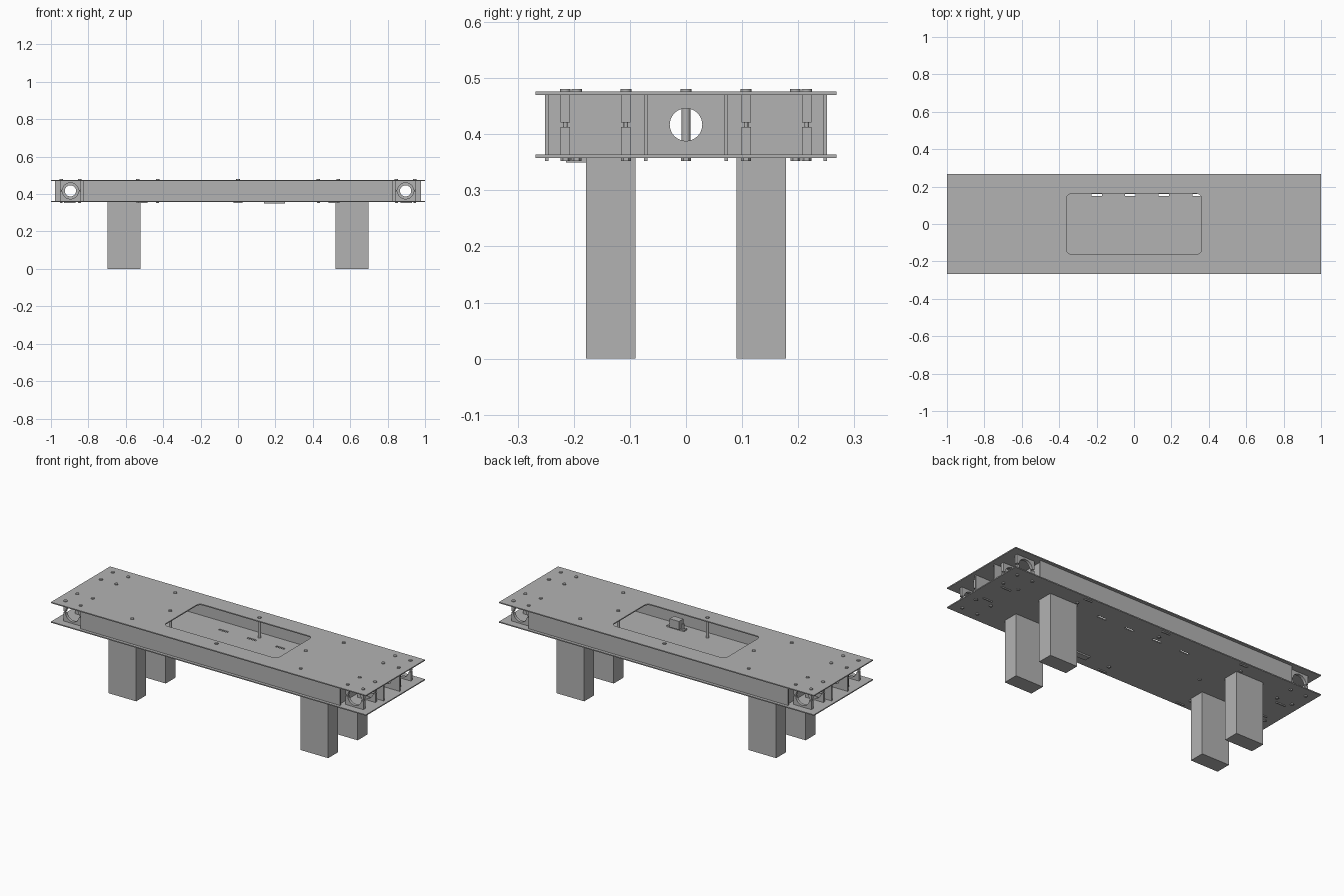
import bpy
from math import pi, cos, sin, radians
from mathutils import Vector

cube = bpy.data.objects.get("Cube")
if cube:
    bpy.data.objects.remove(cube, do_unlink=True)

grey = bpy.data.materials.new("plain_grey")
grey.use_nodes = True
grey.diffuse_color = (0.45, 0.45, 0.45, 1)
grey.node_tree.nodes["Principled BSDF"].inputs["Base Color"].default_value = (0.45, 0.45, 0.45, 1)

TOP, LOW = 0.47, 0.364        # inner faces of the two decks
PLATE = 0.006                 # sheet thickness
MID = (TOP + LOW) / 2
SIGNS = (-1, 1)
ROT = {"XY": (0, 0, 0), "XZ": (pi / 2, 0, 0), "YZ": (pi / 2, 0, pi / 2)}


def finish(ob, name):
    ob.name = ob.data.name = name
    ob.data.materials.clear()
    ob.data.materials.append(grey)
    bpy.ops.object.shade_smooth_by_angle(angle=radians(35))
    return ob


def box(name, x0, x1, y0, y1, z0, z1):
    lo, hi = Vector((x0, y0, z0)), Vector((x1, y1, z1))
    bpy.ops.mesh.primitive_cube_add(size=1, location=(lo + hi) / 2)
    ob = bpy.context.object
    ob.scale = hi - lo
    bpy.ops.object.transform_apply(location=False, rotation=False)
    return finish(ob, name)


def rod(name, x, y, z0, z1, r, sides=16):
    bpy.ops.mesh.primitive_cylinder_add(vertices=sides, radius=r, depth=z1 - z0,
                                        location=(x, y, (z0 + z1) / 2))
    return finish(bpy.context.object, name)


def rect(cx, cy, hx, hy, r=0.0, steps=5):
    """Rectangle outline with optional rounded corners."""
    pts = []
    for k, (sx, sy) in enumerate(((1, 1), (-1, 1), (-1, -1), (1, -1))):
        px, py = cx + sx * (hx - r), cy + sy * (hy - r)
        if r == 0:
            pts.append((px, py))
            continue
        for i in range(steps + 1):
            a = (k + i / steps) * pi / 2
            pts.append((px + r * cos(a), py + r * sin(a)))
    return pts


def arc(cx, cy, r, a0=0.0, a1=2 * pi, n=32, closed=True):
    count = n if closed else n + 1
    return [(cx + r * cos(a0 + (a1 - a0) * i / n), cy + r * sin(a0 + (a1 - a0) * i / n))
            for i in range(count)]


def sheet(name, loops, plane, location, thickness):
    """Flat cut sheet: the first loop is the outline, the rest are holes."""
    curve = bpy.data.curves.new(name, "CURVE")
    curve.dimensions = "2D"
    curve.fill_mode = "BOTH"
    curve.extrude = thickness / 2
    for pts in loops:
        s = curve.splines.new("POLY")
        s.points.add(len(pts) - 1)
        for p, (u, v) in zip(s.points, pts):
            p.co = (u, v, 0, 1)
        s.use_cyclic_u = True
        s.use_smooth = False
    ob = bpy.data.objects.new(name, curve)
    bpy.context.collection.objects.link(ob)
    ob.location, ob.rotation_euler = location, ROT[plane]
    bpy.ops.object.select_all(action="DESELECT")
    ob.select_set(True)
    bpy.context.view_layer.objects.active = ob
    bpy.ops.object.convert(target="MESH")
    return finish(bpy.context.object, name)


# decks: top with access opening, bottom with a row of slots
outline = rect(0, 0, 1, 0.268)
sheet("top_deck", [outline, rect(0, 0, 0.36, 0.162, 0.025)], "XY",
      (0, 0, TOP + PLATE / 2), PLATE)
slots = [rect(-0.2 + 0.18 * i, 0.155, 0.028, 0.006) for i in range(4)]
sheet("bottom_deck", [outline] + slots, "XY", (0, 0, LOW - PLATE / 2), PLATE)

# long side rails with tabs through the bottom deck
for s in SIGNS:
    y = s * 0.248
    box("side_rail", -0.825, 0.825, y - 0.003, y + 0.003, LOW, TOP)
    for x in (-0.51, 0, 0.51):
        box("rail_tab", x - 0.025, x + 0.025, y - 0.003, y + 0.003, 0.352, LOW)

# end walls with a round opening, and bored stub plates
half = (TOP - LOW) / 2
for s in SIGNS:
    sheet("end_wall", [rect(0, 0, 0.245, half), arc(0, 0, 0.029)], "YZ",
          (s * 0.81, 0, MID), PLATE)
    for t in SIGNS:
        y = t * 0.072
        sheet("stub_plate", [rect(0, 0, 0.082, half), arc(0, 0, 0.03)], "XZ",
              (s * 0.896, y, MID), PLATE)
        box("stub_tab", s * 0.9 - 0.03, s * 0.9 + 0.03, y - 0.003, y + 0.003, 0.352, LOW)

# split tube clamps: two mirrored halves around a round bore
gap = 0.004
for s in SIGNS:
    for y in (-0.215, -0.107, 0.107, 0.215):
        for up in SIGNS:
            bore = arc(0, 0, 0.043, 0.09, pi - 0.09, 20, False)
            pts = [(u, up * v) for u, v in
                   bore + [(-0.057, gap), (-0.057, half), (0.057, half), (0.057, gap)]]
            sheet("tube_clamp_half", [pts], "XZ", (s * 0.896, y, MID), 0.017)


def fastener(x, y, shaft):
    rod("bolt_head", x, y, TOP + PLATE, 0.481, 0.0095)
    rod("bolt_shaft", x, y, LOW, TOP, shaft)
    rod("nut", x, y, 0.352, LOW - PLATE, 0.009, 6)


# clamp bolts
for s in SIGNS:
    for x in (0.847, 0.945):
        for y in (-0.215, -0.107, 0.107, 0.215):
            fastener(s * x, y, 0.004)

# deck spacers
for x in (-0.535, 0, 0.535):
    for s in SIGNS:
        fastener(x, s * 0.195, 0.008)
for s in SIGNS:
    fastener(s * 0.43, 0, 0.008)

# legs
for sx in SIGNS:
    for sy in SIGNS:
        xs, ys = sorted((sx * 0.522, sx * 0.697)), sorted((sy * 0.09, sy * 0.178))
        box("leg", *xs, *ys, 0, LOW - PLATE)

# connector passing through the bottom deck
box("connector_flange", 0.14, 0.25, -0.214, -0.178, 0.35, LOW - PLATE)
box("connector_base", 0.14, 0.25, -0.21, -0.182, LOW, 0.372)
box("connector_body", 0.165, 0.225, -0.212, -0.172, 0.372, 0.42)
for x in (0.155, 0.235):
    rod("connector_screw", x, -0.196, 0.372, 0.4, 0.006, 12)
